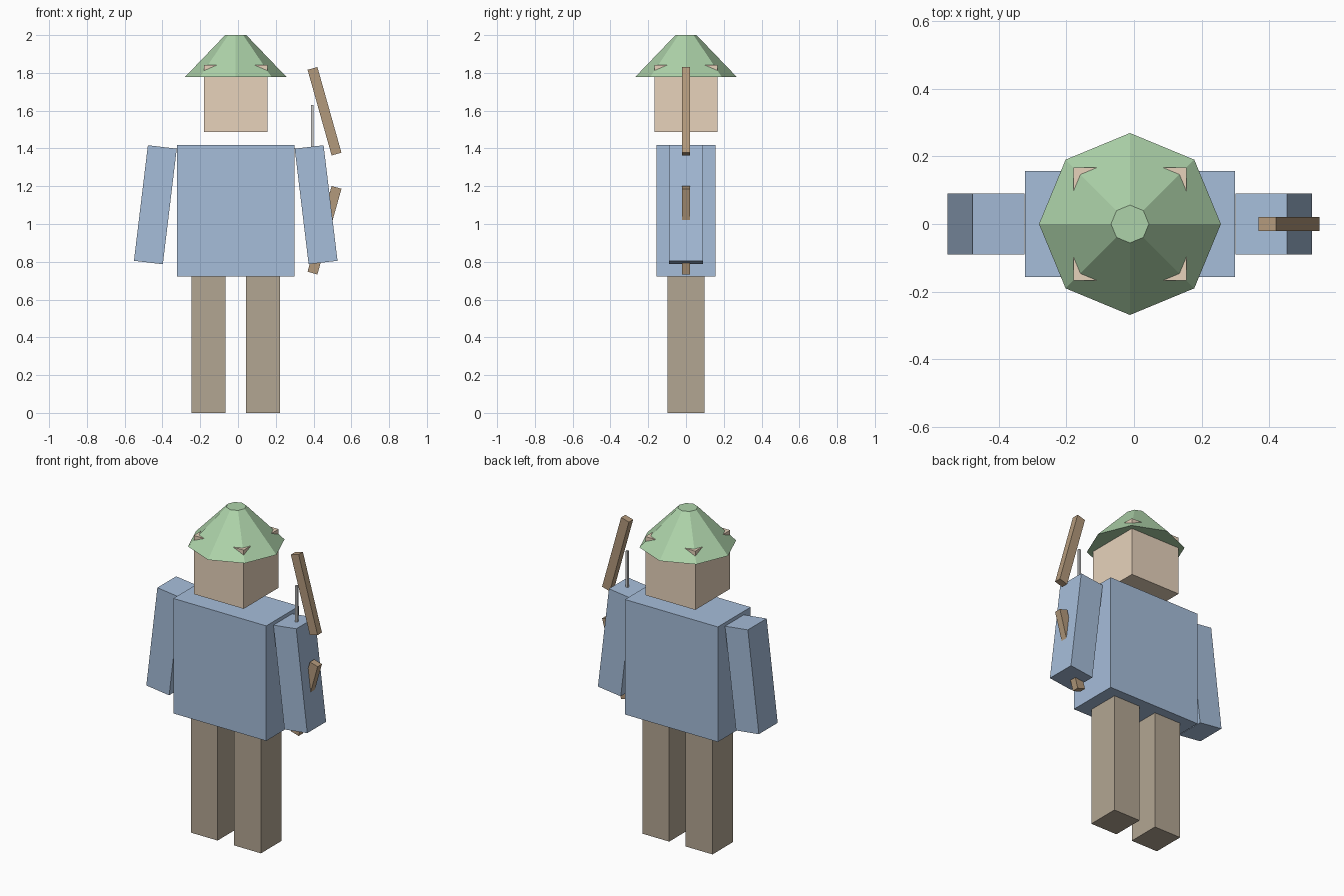
import bpy
import math

if "Cube" in bpy.data.objects:
    bpy.data.objects.remove(bpy.data.objects["Cube"])

CX = -0.012  # symmetry plane of the body


def material(name, rgb):
    m = bpy.data.materials.new(name)
    m.diffuse_color = (*rgb, 1)
    m.use_nodes = True
    m.node_tree.nodes["Principled BSDF"].inputs["Base Color"].default_value = m.diffuse_color
    return m


SKIN = material("skin", (0.80, 0.65, 0.50))
BLUE = material("blue_cloth", (0.38, 0.51, 0.70))
BROWN = material("trousers_brown", (0.45, 0.38, 0.29))
GREEN = material("hat_green", (0.42, 0.65, 0.40))
WOOD = material("wood", (0.45, 0.32, 0.20))


def box(name, centre, size, mat=None, tilt=0.0):
    """Box with a tilt in the front plane (positive leans the top to +x)."""
    bpy.ops.mesh.primitive_cube_add(size=1, location=centre, rotation=(0, tilt, 0))
    ob = bpy.context.object
    ob.name = name
    ob.scale = size
    if mat:
        ob.data.materials.append(mat)
    return ob


# Torso and head (head corners poke through the hat)
box("torso", (CX, 0, 1.071), (0.622, 0.314, 0.696), BLUE)
box("head", (CX, 0, 1.665), (0.334, 0.334, 0.355), SKIN)

# Legs and arms, mirrored about the body plane
for side, s in (("left", -1), ("right", 1)):
    box(f"{side}_leg", (CX + s * 0.145, 0, 0.3615), (0.18, 0.198, 0.723), BROWN)
    box(f"{side}_arm", (CX + s * 0.4255, 0, 1.102), (0.154, 0.18, 0.616), BLUE,
        tilt=-s * 0.12)

# Eight-sided conical hat with a flat top
bpy.ops.mesh.primitive_cone_add(vertices=8, radius1=0.269, radius2=0.056,
                                depth=0.222, location=(CX, 0, 1.889))
hat = bpy.context.object
hat.name = "hat"
hat.data.materials.append(GREEN)

# Bow: two limbs mirrored about the grip height, and a thin string
GRIP_Z = 1.282
for label, s in (("upper", 1), ("lower", -1)):
    box(f"bow_{label}_limb", (0.458, 0, GRIP_Z + s * 0.315),
        (0.054, 0.041, 0.471), WOOD, tilt=-s * math.radians(15.7))
box("bow_string", (0.393, 0, GRIP_Z), (0.013, 0.013, 0.694))
